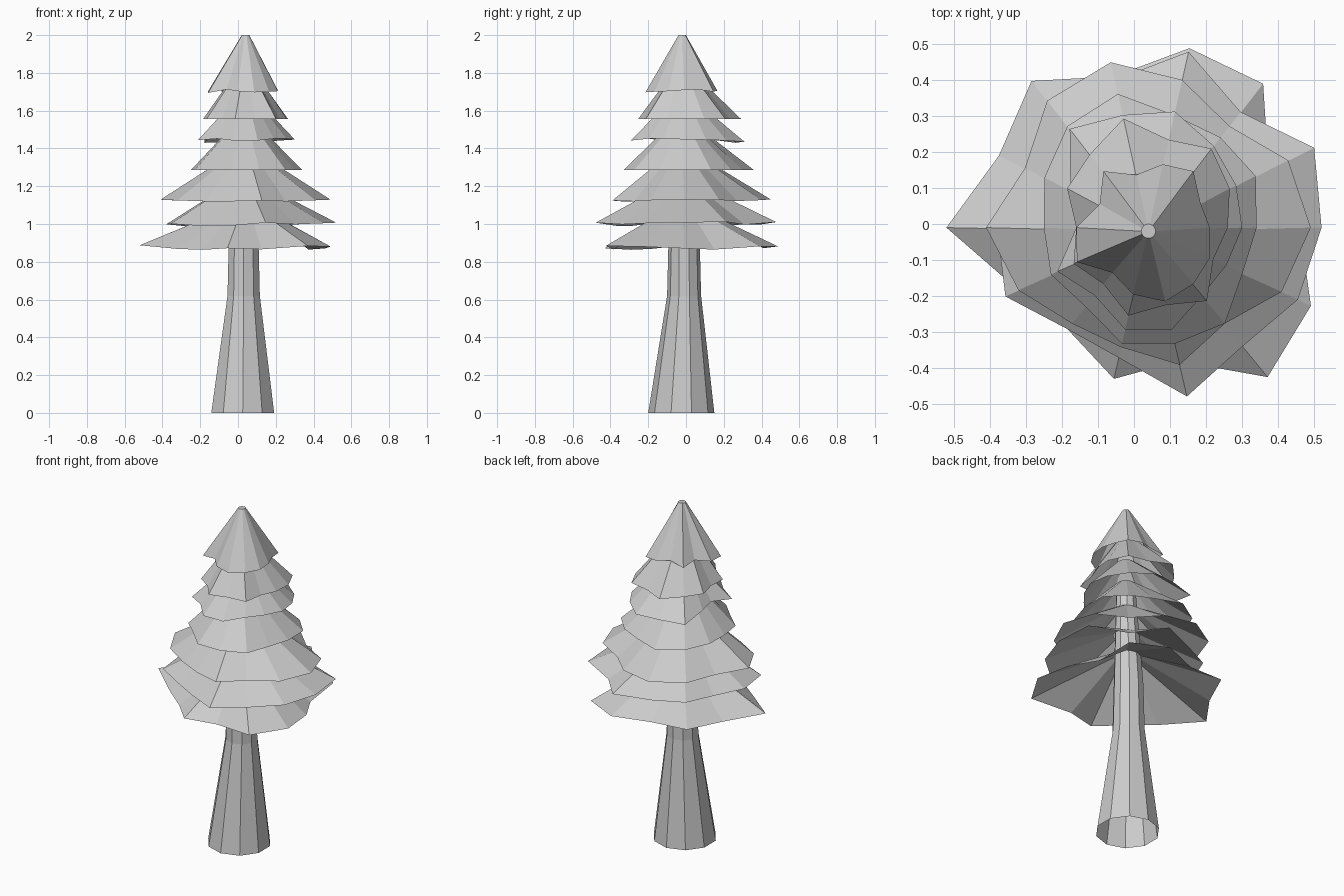
import bpy
import bmesh
from math import cos, sin, tau

cube = bpy.data.objects.get("Cube")
if cube:
    bpy.data.objects.remove(cube, do_unlink=True)

grey = bpy.data.materials.new("plain_grey")
grey.use_nodes = True
colour = (0.6, 0.6, 0.6, 1)
grey.diffuse_color = colour
grey.node_tree.nodes["Principled BSDF"].inputs["Base Color"].default_value = colour


def ring(bm, radii, heights, x, y, turn=0.0):
    """Add a closed loop of vertices, one per radius."""
    count = len(radii)
    loop = []
    for i, (r, z) in enumerate(zip(radii, heights)):
        angle = tau * (i + turn) / count
        loop.append(bm.verts.new((x + r * cos(angle), y + r * sin(angle), z)))
    return loop


def bridge(bm, lower, upper):
    """Join two loops with a band of flat faces."""
    count = len(lower)
    for i in range(count):
        j = (i + 1) % count
        bm.faces.new((lower[i], lower[j], upper[j], upper[i]))


def finish(bm, name):
    mesh = bpy.data.meshes.new(name)
    bm.to_mesh(mesh)
    bm.free()
    mesh.materials.append(grey)
    obj = bpy.data.objects.new(name, mesh)
    bpy.context.collection.objects.link(obj)


# Trunk: flared, open tube that runs up inside the branches (radius, z, x, y)
bm = bmesh.new()
sides = 10
profile = [(0.175, 0, 0.025, -0.025), (0.09, 0.62, 0.03, -0.01),
           (0.083, 0.9, 0.03, -0.01), (0.055, 1.48, 0.04, -0.02)]
loops = [ring(bm, [r] * sides, [z] * sides, x, y, 0.5) for r, z, x, y in profile]
for lower, upper in zip(loops, loops[1:]):
    bridge(bm, lower, upper)
finish(bm, "trunk")

# Branch tiers: rim height, lift of long tips, top height, top radius,
# and rim reach in hundredths
tiers = [
    (0.875, 0.12, 1.09, 0.07, "42 37 51 51 43 52 46 56 40 36 43 38 53 50"),
    (1.00, 0.15, 1.22, 0.07, "48 51 41 50 42 42 36 42 44 36 37 48 42 46"),
    (1.125, 0.08, 1.38, 0.06, "45 43 36 42 47 45 38 45 40 34 34 39 34 41"),
    (1.285, 0.0, 1.54, 0.05, "30 33 32 32 38 36 32 29 30 28 33 33 34 29"),
    (1.445, -0.2, 1.67, 0.05, "26 27 29 33 32 35 24 20 28 24 29 29 24 24"),
    (1.555, 0.0, 1.82, 0.04, "22 25 28 25 31 26 25 20 23 20 25 22 26 20"),
    (1.705, -0.3, 2.00, 0.02, "17 16 20 18 15 20 15 20 22 16 19 21 20 19"),
]

for number, (rim_z, lift, top_z, top_r, reach) in enumerate(tiers, 1):
    radii = [int(value) / 100 for value in reach.split()]
    count = len(radii)
    mean = sum(radii) / count
    heights = [rim_z + lift * (r - mean) for r in radii]
    bm = bmesh.new()
    rim = ring(bm, radii, heights, 0.04, -0.01)
    top = ring(bm, [top_r] * count, [top_z] * count, 0.04, -0.02)
    bridge(bm, rim, top)
    if number == len(tiers):
        bm.faces.new(top)
    finish(bm, f"branch_tier_{number}")
